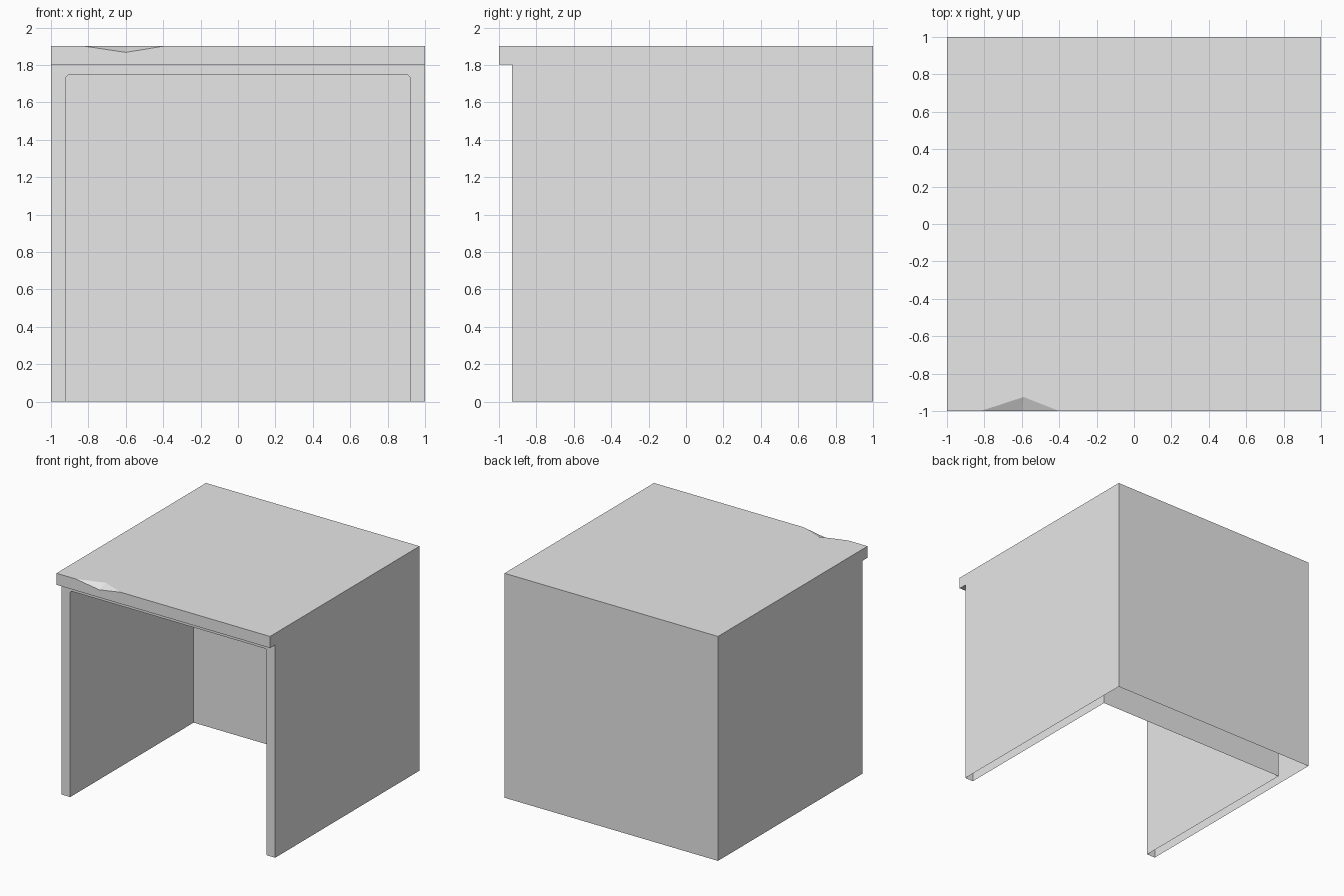
import bpy
import bmesh

cube = bpy.data.objects.get("Cube")
if cube:
    bpy.data.objects.remove(cube, do_unlink=True)

grey = bpy.data.materials.new("plain_grey")
grey.use_nodes = True
grey.diffuse_color = (0.8, 0.8, 0.8, 1)
grey.node_tree.nodes["Principled BSDF"].inputs["Base Color"].default_value = (0.8, 0.8, 0.8, 1)

W, H = 1.0, 1.9            # half width, height
LIP, FRONT, BACK = -1.0, -0.93, 1.0
LIP_Z = 1.802
IN_W, IN_H, IN_BACK = 0.92, 1.745, 0.72
C = 0.012                  # clipped corners of the opening

bm = bmesh.new()


def face(*points):
    bm.faces.new([bm.verts.new(p) for p in points])


# Side walls, with the lip stepping forward at the top
for x in (-W, W):
    face((x, BACK, 0), (x, BACK, H), (x, LIP, H), (x, LIP, LIP_Z),
         (x, FRONT, LIP_Z), (x, FRONT, 0))

# Back wall and underside of the lip
face((-W, BACK, 0), (W, BACK, 0), (W, BACK, H), (-W, BACK, H))
face((-W, LIP, LIP_Z), (W, LIP, LIP_Z), (W, FRONT, LIP_Z), (-W, FRONT, LIP_Z))

# Chipped front edge: top, lip front and the two chip facets
chip_l, chip_r = (-0.82, LIP, H), (-0.4, LIP, H)
chip_in, chip_low = (-0.59, -0.925, H), (-0.6, LIP, 1.867)
face((-W, LIP, H), chip_l, chip_in, chip_r, (W, LIP, H), (W, BACK, H), (-W, BACK, H))
face((-W, LIP, H), chip_l, chip_low, chip_r, (W, LIP, H), (W, LIP, LIP_Z), (-W, LIP, LIP_Z))
face(chip_l, chip_low, chip_in)
face(chip_low, chip_r, chip_in)

# Front frame around the opening
arch = [(-IN_W, 0), (-IN_W, IN_H - C), (-IN_W + C, IN_H),
        (IN_W - C, IN_H), (IN_W, IN_H - C), (IN_W, 0)]
outline = [(W, 0), (W, LIP_Z), (-W, LIP_Z), (-W, 0)]
face(*[(x, FRONT, z) for x, z in arch + outline])

# Inner lining: walls, ceiling and recessed back panel, open underneath
for (x0, z0), (x1, z1) in zip(arch, arch[1:]):
    face((x0, FRONT, z0), (x1, FRONT, z1), (x1, IN_BACK, z1), (x0, IN_BACK, z0))
face(*[(x, IN_BACK, z) for x, z in arch])

bmesh.ops.remove_doubles(bm, verts=bm.verts, dist=0.0001)
bmesh.ops.recalc_face_normals(bm, faces=bm.faces)
mesh = bpy.data.meshes.new("open_cabinet")
bm.to_mesh(mesh)
bm.free()
mesh.materials.append(grey)
cabinet = bpy.data.objects.new("open_cabinet", mesh)
bpy.context.collection.objects.link(cabinet)
